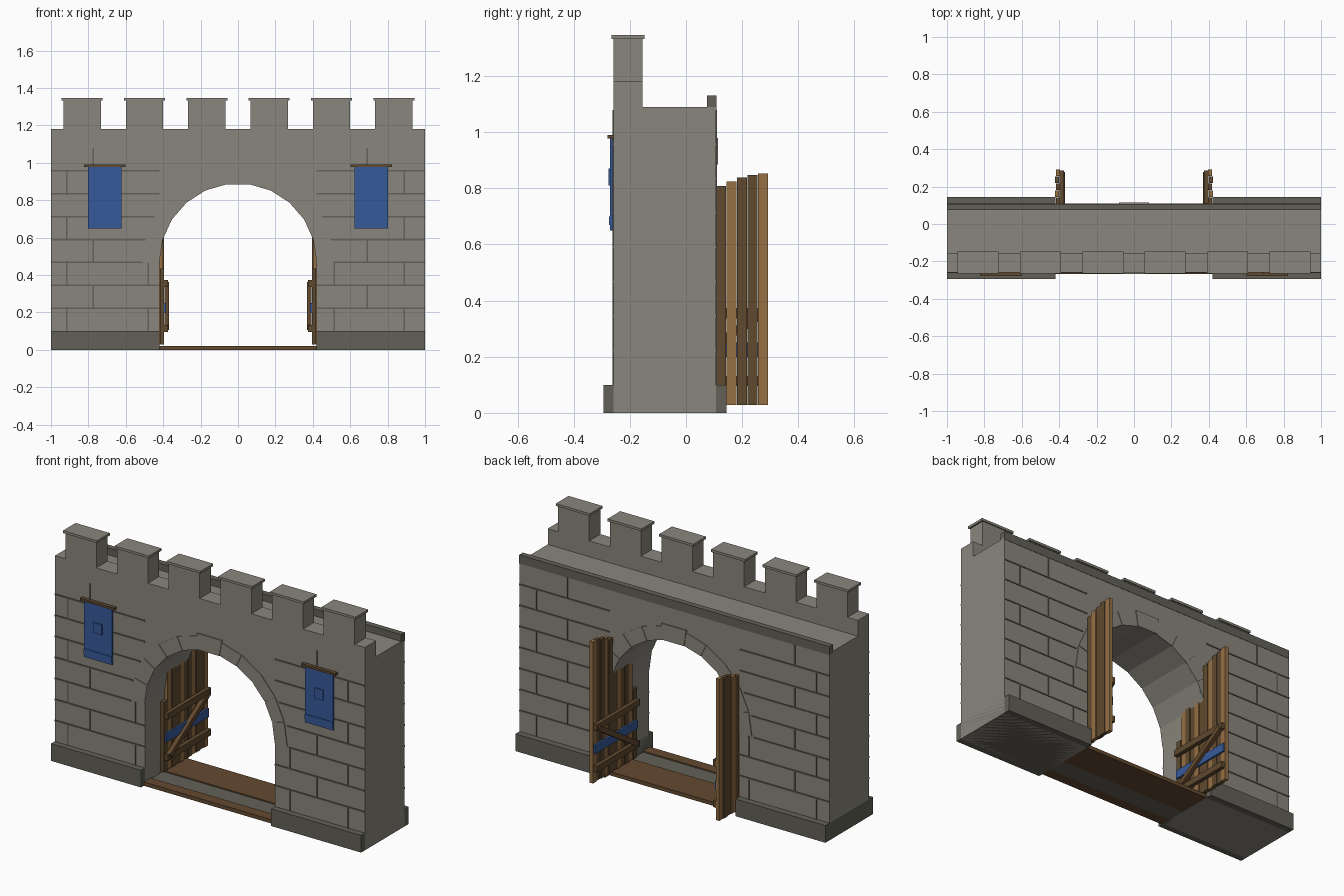
import bpy, bmesh, math
from mathutils import Matrix, Vector

if "Cube" in bpy.data.objects:
    bpy.data.objects.remove(bpy.data.objects["Cube"])


def mat(name, r, g, b):
    m = bpy.data.materials.new(name)
    m.diffuse_color = (r, g, b, 1)
    m.use_nodes = True
    m.node_tree.nodes["Principled BSDF"].inputs["Base Color"].default_value = m.diffuse_color
    return m


STONE = mat("stone", .255, .240, .205)
DARK = mat("dark stone", .122, .117, .096)
LIGHT_WOOD = mat("light wood", .305, .160, .058)
DARK_WOOD = mat("dark wood", .115, .067, .029)
SILL_WOOD = mat("sill wood", .125, .067, .029)
BLUE = mat("blue cloth", .037, .102, .328)

R, SPRING, SEG = .42, .47, 11          # arch radius, centre height, facets
FRONT, BACK = -.258, .106              # wall faces


def finish(name, bm, material):
    bmesh.ops.recalc_face_normals(bm, faces=bm.faces)
    me = bpy.data.meshes.new(name)
    bm.to_mesh(me)
    bm.free()
    me.materials.append(material)
    ob = bpy.data.objects.new(name, me)
    bpy.context.collection.objects.link(ob)
    return ob


def add_box(bm, x0, x1, y0, y1, z0, z1):
    size = Matrix.Diagonal((abs(x1 - x0), abs(y1 - y0), abs(z1 - z0), 1))
    mid = Matrix.Translation(((x0 + x1) / 2, (y0 + y1) / 2, (z0 + z1) / 2))
    bmesh.ops.create_cube(bm, size=1, matrix=mid @ size)


def boxes(name, material, *dims):
    bm = bmesh.new()
    for d in dims:
        add_box(bm, *d)
    return finish(name, bm, material)


def add_prism(bm, pts, y0, y1):
    """Extrude an x-z outline along y."""
    face = bm.faces.new([bm.verts.new((x, y0, z)) for x, z in pts])
    ext = bmesh.ops.extrude_face_region(bm, geom=[face])["geom"]
    verts = [v for v in ext if isinstance(v, bmesh.types.BMVert)]
    bmesh.ops.translate(bm, verts=verts, vec=(0, y1 - y0, 0))


def polar(r, a):
    return (r * math.cos(a), SPRING + r * math.sin(a))


# Wall body with arched gateway
bm = bmesh.new()
arc = [polar(R, math.pi * (1 - i / SEG)) for i in range(SEG + 1)]
add_prism(bm, [(-1, 0), (-R, 0)] + arc + [(R, 0), (1, 0), (1, 1.09), (-1, 1.09)], FRONT, BACK)
finish("wall", bm, STONE)

# Plinths
boxes("plinth", DARK, *[(s * R, s, -.294, .144, 0, .1) for s in (-1, 1)])

# Parapet, merlons, caps and rear curb
boxes("parapet", STONE, (-1, 1, FRONT, -.155, 1.09, 1.182))
centres = [(i - 2.5) / 3 for i in range(6)]
boxes("merlons", STONE, *[(c - .1, c + .1, FRONT, -.155, 1.182, 1.332) for c in centres])
boxes("merlon_caps", STONE, *[(c - .11, c + .11, -.265, -.148, 1.332, 1.346) for c in centres])
boxes("rear_curb", DARK, (-1, 1, .074, .108, 1.08, 1.13))

# Arch stones on both faces, with a slightly larger keystone
bm = bmesh.new()
step = math.pi / SEG
for face, out in ((FRONT, -1), (BACK, 1)):
    for i in range(SEG):
        a, key = (i + .5) * step, i == SEG // 2
        h = step / 2 * (1.1 if key else .96)
        top = .515 if key else .5
        pts = [polar(R, a - h), polar(top, a - h), polar(top, a + h), polar(R, a + h)]
        add_prism(bm, pts, face, face + out * (.008 if key else .004))
finish("arch_stones", bm, STONE)

# Mortar joints on both faces
bm = bmesh.new()
COURSE, W = .1225, .004
for y0, y1 in ((FRONT - .004, FRONT), (BACK, BACK + .004)):
    for s, even, odd in ((-1, (.915, .48), (.775,)), (1, (.89, .515), (.69,))):
        for k in range(8):
            z = .1 + COURSE * k
            if k:
                dz = z - SPRING
                inner = max(R, math.sqrt(max(0, .51 ** 2 - dz * dz))) if dz > -.01 else R
                add_box(bm, s * inner, s, y0, y1, z - W, z + W)
            for x in (odd if k % 2 else even):
                if x > .55 or k < 3:
                    add_box(bm, s * x - W, s * x + W, y0, y1, z, z + COURSE)
finish("mortar_joints", bm, DARK)

# Threshold: two timber sills around a stone slab
boxes("timber_sills", SILL_WOOD, (-R, R, -.268, -.205, 0, .022), (-R, R, -.09, .106, 0, .022))
boxes("threshold_slab", DARK, (-R, R, -.205, -.09, 0, .015))

# Open door leaves: planks cut to the arch, rails, brace and blue band
for s, side in ((-1, "left"), (1, "right")):
    planks = {0: [], 1: []}
    for k in range(11):
        x = .038 + .0372 * k                       # distance from the door centre line
        y = .274 - .0372 * k
        top = .454 + math.sqrt(max(0, .16 - x * x)) - (.02 if k == 10 else 0)
        shift = .003 if k % 2 else -.001
        light = int((10 - k) % 3 == 1)
        planks[light].append((s * (.397 + shift), s * (.419 + shift), y - .0175, y + .0175, .028, top))
    boxes(side + "_door_light_planks", LIGHT_WOOD, *planks[1])
    boxes(side + "_door_dark_planks", DARK_WOOD, *planks[0])
    boxes(side + "_door_rails", DARK_WOOD,
          *[(s * .374, s * .398, -.11, .287, z, z + .036) for z in (.096, .337)])
    boxes(side + "_door_band", BLUE, (s * .386, s * .398, -.108, .286, .2, .25))
    bm = bmesh.new()
    a, b = Vector((0, -.09, .12)), Vector((0, .27, .35))
    d = b - a
    add_box(bm, -.012, .012, -d.length / 2, d.length / 2, -.015, .015)
    turn = Matrix.Rotation(math.atan2(d.z, d.y), 4, 'X')
    bm.transform(Matrix.Translation((a + b) / 2 + Vector((s * .38, 0, 0))) @ turn)
    finish(side + "_door_brace", bm, SILL_WOOD)

# Banners with rod, raised square and hem band
for s, side in ((-1, "left"), (1, "right")):
    c = s * .713
    boxes(side + "_banner", BLUE,
          (c - .09, c + .09, -.271, -.262, .65, .98),
          (c - .028, c + .028, -.277, -.271, .81, .87),
          (c - .09, c + .09, -.275, -.271, .67, .7))
    boxes(side + "_banner_rod", DARK_WOOD, (c - .111, c + .111, -.279, FRONT, .977, .99))
